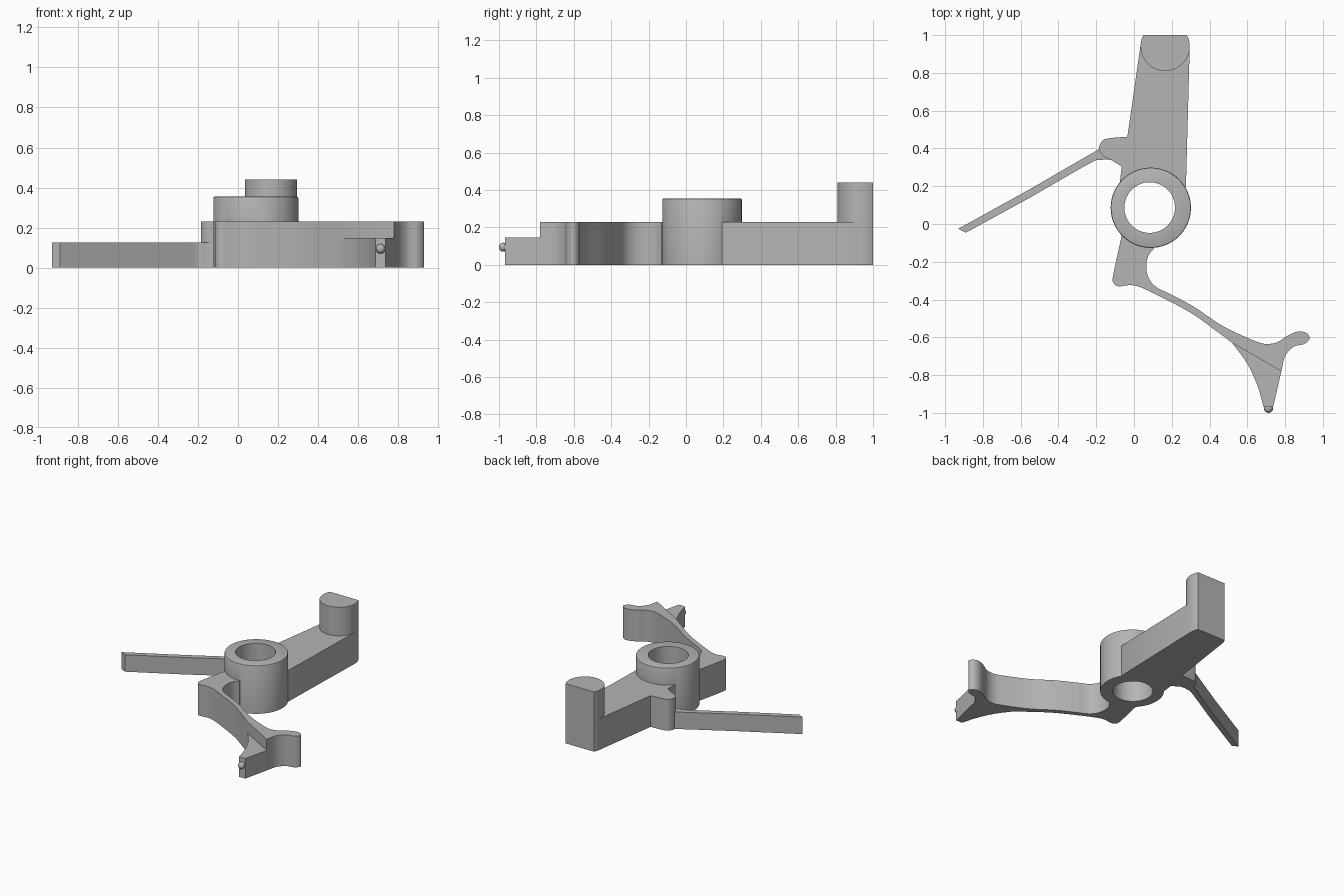
import bpy, bmesh, math
from mathutils import Vector

cube = bpy.data.objects.get("Cube")
if cube:
    bpy.data.objects.remove(cube)

grey = bpy.data.materials.new("plain grey")
grey.use_nodes = True
grey.diffuse_color = (0.46, 0.46, 0.46, 1)
grey.node_tree.nodes["Principled BSDF"].inputs["Base Color"].default_value = (0.46, 0.46, 0.46, 1)


def smooth(points, steps=6):
    """Catmull-Rom curve through the points."""
    p = [Vector(q) for q in points]
    p = [2 * p[0] - p[1]] + p + [2 * p[-1] - p[-2]]
    out = []
    for a, b, c, d in zip(p, p[1:], p[2:], p[3:]):
        for i in range(steps):
            t = i / steps
            out.append(0.5 * (2 * b + (c - a) * t + (2 * a - 5 * b + 4 * c - d) * t * t
                              + (3 * b - a - 3 * c + d) * t ** 3))
    return out + [p[-2]]


def arc(centre, radius, start, end, steps):
    angles = [math.radians(start + (end - start) * i / steps) for i in range(steps + 1)]
    return [(centre[0] + radius * math.cos(a), centre[1] + radius * math.sin(a)) for a in angles]


def prism(name, outline, low, high, chamfer=0):
    """Extrude a flat outline, with an optional chamfer round the top."""
    bm = bmesh.new()
    base = bm.faces.new([bm.verts.new((p[0], p[1], low)) for p in outline])
    top = bmesh.ops.extrude_face_region(bm, geom=[base])["geom"]
    bmesh.ops.translate(bm, vec=(0, 0, high - low),
                        verts=[v for v in top if isinstance(v, bmesh.types.BMVert)])
    if chamfer:
        rim = [e for e in bm.edges if all(v.co.z > high - 1e-4 for v in e.verts)]
        bmesh.ops.bevel(bm, geom=rim, offset=chamfer, segments=2, affect='EDGES', profile=0.5)
    bmesh.ops.recalc_face_normals(bm, faces=bm.faces)
    mesh = bpy.data.meshes.new(name)
    bm.to_mesh(mesh)
    bm.free()
    mesh.materials.append(grey)
    obj = bpy.data.objects.new(name, mesh)
    bpy.context.collection.objects.link(obj)
    return obj


HUB = (0.089, 0.086)
POST = (0.165, 0.94)
DECK = 0.23

# Tapered arm with the small bump that carries the thin lever
bump = smooth([(-0.065, 0.305), (-0.12, 0.338), (-0.165, 0.362), (-0.186, 0.4),
               (-0.165, 0.443), (-0.12, 0.455), (-0.035, 0.462)])
arm = prism("rocker_body", arc(POST, 0.13, 27.5, -3, 6) + [(0.275, 0.2), (0.2, 0.05), (0, 0.1), (-0.075, 0.22)]
            + bump + arc(POST, 0.13, 173, 152.5, 5), 0, DECK)

# Hub and the D-shaped post at the far end
hub = prism("hub", arc(HUB, 0.2125, 0, 354.375, 63), 0, 0.355, 0.008)
post = prism("post", arc(POST, 0.13, 152.5, 387.5, 40), 0.1, 0.44)

# Thin low lever
lever = prism("thin_lever", [(-0.93, -0.025), (-0.89, -0.046)]
              + smooth([(-0.55, 0.14), (-0.24, 0.318), (-0.18, 0.338), (-0.12, 0.338), (-0.065, 0.305)])
              + [(0, 0.35), (-0.1, 0.42), (-0.18, 0.4), (-0.21, 0.382), (-0.55, 0.185)], 0, 0.125)

# Curved finger with its rounded hook
heel = smooth([(-0.065, -0.06), (-0.11, -0.27), (-0.108, -0.312), (-0.08, -0.33), (0, -0.325), (0.1, -0.365),
               (0.3, -0.47), (0.44, -0.57), (0.52, -0.63)])
hook = smooth([(0.78, -0.78), (0.8, -0.7), (0.845, -0.65), (0.9, -0.636), (0.93, -0.605), (0.91, -0.575),
               (0.865, -0.57), (0.81, -0.593), (0.76, -0.625), (0.7, -0.635), (0.63, -0.615), (0.47, -0.54),
               (0.32, -0.44), (0.2, -0.375), (0.12, -0.335), (0.08, -0.29), (0.065, -0.23), (0.075, -0.17),
               (0.105, -0.13)])
finger = prism("curved_finger", heel + hook + [(0.1, 0), (0, 0)], 0, DECK)

# Lower pointed toe in front of the finger
toe = prism("toe", smooth([(0.52, -0.63), (0.6, -0.74), (0.655, -0.86), (0.686, -0.968)])
            + [(0.737, -0.968), (0.78, -0.78), (0.7, -0.67)], 0, 0.147)

# Join the parts and bore the hub
bore = prism("bore", arc((0.083, 0.087), 0.134, 0, 354.375, 63), -0.1, 0.5)
for part in (hub, post, lever, finger, toe, bore):
    mod = arm.modifiers.new(part.name, 'BOOLEAN')
    mod.object = part
    mod.solver = 'EXACT'
    mod.operation = 'DIFFERENCE' if part is bore else 'UNION'
bpy.context.view_layer.update()
result = bpy.data.meshes.new_from_object(arm.evaluated_get(bpy.context.evaluated_depsgraph_get()))
arm.modifiers.clear()
arm.data = result
for part in (hub, post, lever, finger, toe, bore):
    bpy.data.objects.remove(part)

# Little nub on the toe
bpy.ops.mesh.primitive_uv_sphere_add(segments=20, ring_count=12, radius=0.024, location=(0.712, -0.976, 0.094))
nub = bpy.context.object
nub.name = "toe_nub"
nub.data.materials.append(grey)

for obj in (arm, nub):
    bpy.ops.object.select_all(action='DESELECT')
    obj.select_set(True)
    bpy.context.view_layer.objects.active = obj
    bpy.ops.object.shade_smooth_by_angle(angle=math.radians(30))
